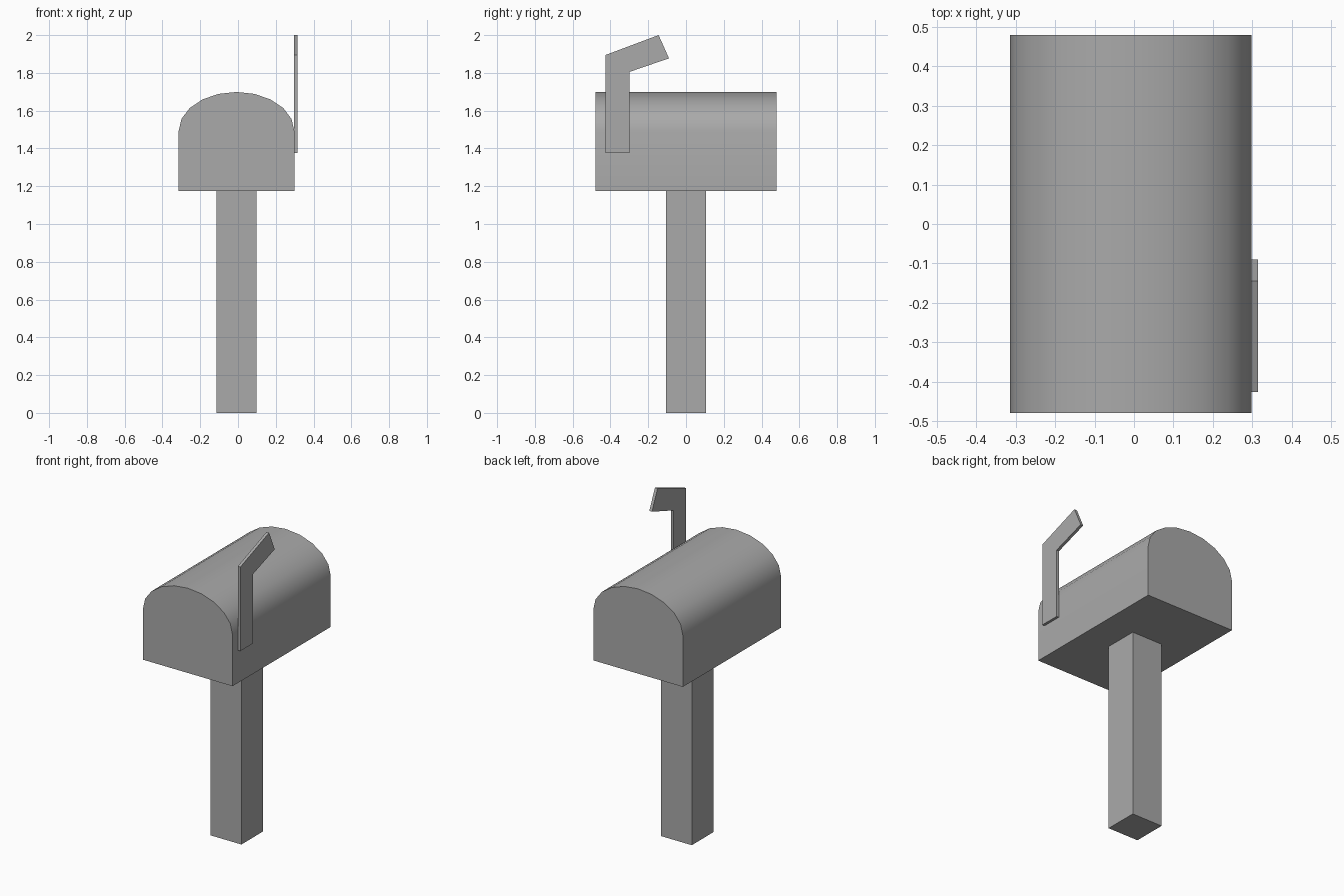
import bpy, bmesh, math
from mathutils import Vector

cube = bpy.data.objects.get("Cube")
if cube:
    bpy.data.objects.remove(cube, do_unlink=True)

# Single plain grey
grey = bpy.data.materials.new("plain_grey")
grey.use_nodes = True
colour = (0.4, 0.4, 0.4, 1)
grey.diffuse_color = colour
grey.node_tree.nodes["Principled BSDF"].inputs["Base Color"].default_value = colour


def extrude_profile(name, points, offset):
    """Solid made by pushing a flat outline along an offset."""
    bm = bmesh.new()
    face = bm.faces.new([bm.verts.new(p) for p in points])
    moved = bmesh.ops.extrude_face_region(bm, geom=[face], use_keep_orig=True)
    verts = [v for v in moved["geom"] if isinstance(v, bmesh.types.BMVert)]
    bmesh.ops.translate(bm, verts=verts, vec=Vector(offset))
    bmesh.ops.recalc_face_normals(bm, faces=bm.faces)
    mesh = bpy.data.meshes.new(name)
    bm.to_mesh(mesh)
    bm.free()
    mesh.materials.append(grey)
    obj = bpy.data.objects.new(name, mesh)
    bpy.context.collection.objects.link(obj)
    return obj


CENTRE_X = -0.008
BASE_Z = 1.175

# Square post
r = 0.105
extrude_profile("post", [(CENTRE_X + sx * r, sy * r, 0) for sx, sy in
                         ((-1, -1), (1, -1), (1, 1), (-1, 1))], (0, 0, BASE_Z))

# Box with a rounded roof
half_w, half_l, spring_z, rise, steps = 0.306, 0.479, 1.493, 0.206, 10
outline = [(-half_w, BASE_Z), (half_w, BASE_Z)]
for i in range(steps + 1):
    a = math.pi * i / steps
    outline.append((half_w * math.cos(a), spring_z + rise * math.sin(a)))
box = extrude_profile("letter_box", [(CENTRE_X + x, -half_l, z) for x, z in outline],
                      (0, 2 * half_l, 0))
bpy.ops.object.select_all(action='DESELECT')
box.select_set(True)
bpy.context.view_layer.objects.active = box
bpy.ops.object.shade_smooth_by_angle(angle=math.radians(35))

# Raised signal flag on the left side
flag = [(-0.425, 1.376), (-0.30, 1.376), (-0.30, 1.805),
        (-0.09, 1.877), (-0.145, 2.0), (-0.425, 1.895)]
extrude_profile("signal_flag", [(0.296, y, z) for y, z in flag], (0.018, 0, 0))
